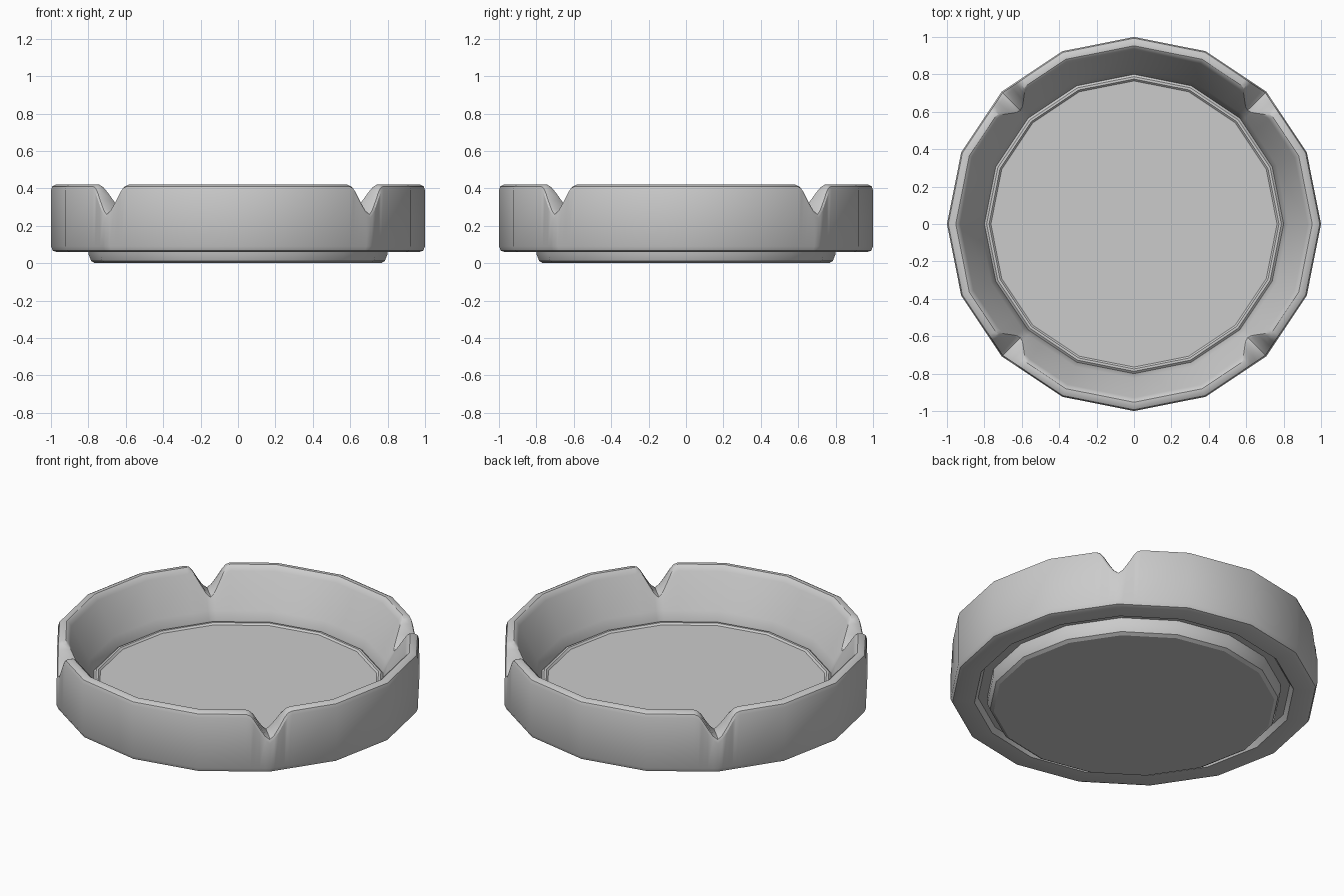
import bpy, bmesh
from math import sin, cos, pi, tan

if "Cube" in bpy.data.objects:
    bpy.data.objects.remove(bpy.data.objects["Cube"])

SIDES = 16
STEP = 2 * pi / SIDES
TOP = 0.42
# notch outline: sideways distance from the notch centre, rim height there
NOTCH = [(0.0, 0.27), (0.025, 0.29), (0.055, 0.335), (0.085, 0.385), (0.105, 0.41), (0.13, TOP)]


def facet_scale(a):
    """Radius factor that keeps points on the flat sides of the polygon."""
    off = a % STEP - STEP / 2
    return cos(STEP / 2) / cos(off)


def build(name, columns, closed_caps):
    """Join equal-length columns of (x, y, z) points into a ring-shaped mesh."""
    bm = bmesh.new()
    cols = [[bm.verts.new(p) for p in c] for c in columns]
    n, m = len(cols), len(cols[0])
    for i in range(n):
        a, b = cols[i], cols[(i + 1) % n]
        for j in range(m - 1 if closed_caps else m):
            k = (j + 1) % m
            bm.faces.new((a[j], b[j], b[k], a[k]))
    if closed_caps:
        bm.faces.new([c[0] for c in reversed(cols)])
        bm.faces.new([c[-1] for c in cols])
    bmesh.ops.recalc_face_normals(bm, faces=bm.faces)
    mesh = bpy.data.meshes.new(name)
    bm.to_mesh(mesh)
    bm.free()
    ob = bpy.data.objects.new(name, mesh)
    bpy.context.collection.objects.link(ob)
    bpy.ops.object.select_all(action='DESELECT')
    ob.select_set(True)
    bpy.context.view_layer.objects.active = ob
    bpy.ops.object.shade_smooth_by_angle(angle=pi / 6)
    return ob


def column(profile, a):
    s = facet_scale(a)
    return [(r * s * cos(a), r * s * sin(a), z) for r, z in profile]


def inner_radius(z):
    """Inside wall: steep foot, then leaning outwards."""
    if z < 0.2:
        return 0.80 + (z - 0.14) / 0.06 * 0.025
    return 0.825 + (z - 0.2) / 0.22 * 0.12


def wall_profile(top):
    """Wall cross-section for a given rim height."""
    pts = [(0.80, 0.09), (0.85, 0.09), (0.87, 0.06), (0.97, 0.06), (0.99, 0.067), (1.0, 0.09),
           (1.0, top - 0.03), (0.993, top - 0.01), (0.975, top)]
    rt = inner_radius(top)
    pts += [(rt + 0.008, top), (rt - 0.004, top - 0.008)]
    pts += [(inner_radius(z), z) for z in (top - 0.03, 0.2, 0.14)]
    return pts


# wall: polygon corners plus extra columns shaping the four notches
angles = {}
for i in range(SIDES):
    angles[round(i * STEP, 6)] = (i * STEP, TOP)
for q in range(4):
    mid = pi / 4 + q * pi / 2
    for d, z in NOTCH:
        for sgn in (-1, 1):
            a = mid + sgn * d
            angles[round(a, 6)] = (a, z)
build("wall", [column(wall_profile(z), a) for _, (a, z) in sorted(angles.items())], False)

# base plate: chamfered foot below, slightly raised edge round the floor
base = [(0.765, 0.0), (0.785, 0.012), (0.80, 0.05), (0.80, 0.14), (0.788, 0.15),
        (0.775, 0.15), (0.765, 0.14)]
build("base", [column(base, i * STEP) for i in range(SIDES)], True)
